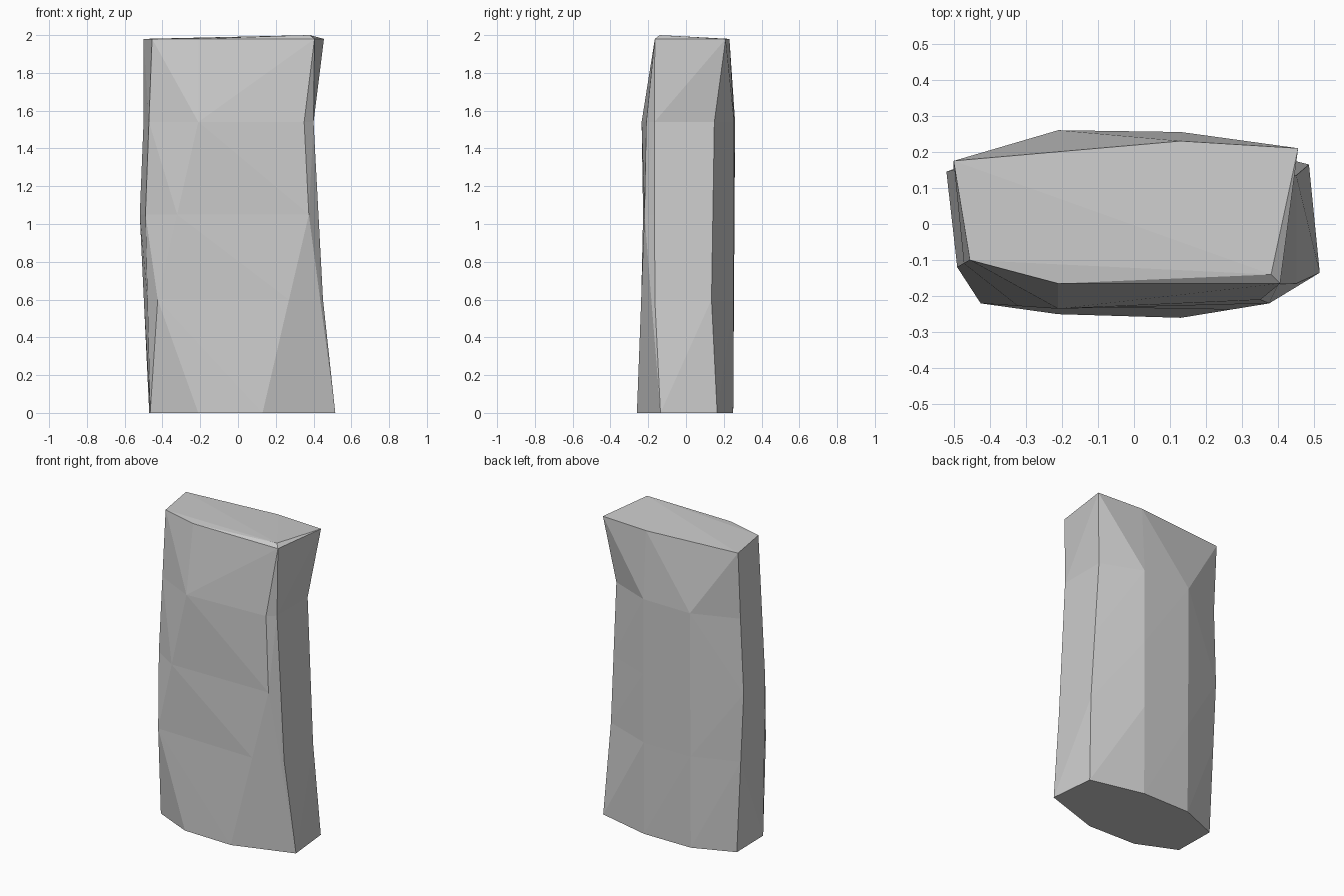
import bpy
import bmesh
from mathutils import Vector

cube = bpy.data.objects.get("Cube")
if cube:
    bpy.data.objects.remove(cube, do_unlink=True)

# Corner edges of the chipped stone, each a path of (x, y, z) going up
front_right_outer = [(.515, -.135, 0), (.45, -.165, .6), (.4, -.167, 1.54), (.405, -.165, 1.98)]
front_right_inner = [(.515, -.135, 0), (.375, -.22, 1.05), (.35, -.21, 1.54), (.405, -.165, 1.98)]
front_chip = [(.13, -.26, 0), (.375, -.22, 1.05), (.35, -.21, 1.54), (.405, -.165, 1.98)]
front_left_inner = [(-.21, -.25, 0), (-.425, -.22, .6), (-.21, -.235, 1.54), (-.21, -.165, 1.98)]
front_left = [(-.465, -.135, 0), (-.49, -.12, 1.05), (-.455, -.1, 1.98)]
back_left = [(-.47, .145, 0), (-.52, .145, 1.05), (-.5, .15, 1.54), (-.5, .175, 1.98)]
back_left_inner = [(-.21, .25, 0), (-.21, .26, 1.54), (.13, .23, 1.98)]
back_right_inner = [(.13, .25, 0), (.13, .255, 1.54), (.13, .23, 1.98)]
back_right = [(.485, .165, 0), (.45, .135, .6), (.4, .15, 1.54), (.455, .21, 1.98)]
corners = [front_right_outer, front_right_inner, front_chip, front_left_inner, front_left,
           back_left, back_left_inner, back_right_inner, back_right]
levels = [0, .6, 1.05, 1.54, 1.98]
peak = (.38, -.14, 2)


def point_at(path, z):
    """Point on a corner path at a given height."""
    for low, high in zip(path, path[1:]):
        if z <= high[2]:
            return Vector(low).lerp(Vector(high), (z - low[2]) / (high[2] - low[2]))
    return Vector(path[-1])


def add_face(bm, *verts):
    """Face from the verts that are distinct in position."""
    kept = []
    for v in verts:
        if all((v.co - k.co).length > .001 for k in kept):
            kept.append(v)
    if len(kept) > 2:
        bm.faces.new(kept)


bm = bmesh.new()
rings = [[bm.verts.new(point_at(path, z)) for path in corners] for z in levels]
count = len(corners)

# Sides, each panel split along its outward-bulging diagonal
for lower, upper in zip(rings, rings[1:]):
    for i in range(count):
        j = (i + 1) % count
        a, b, c, d = lower[i], lower[j], upper[j], upper[i]
        mid_ac, mid_bd = a.co + c.co, b.co + d.co
        outward = mid_ac + mid_bd
        outward.z = 0
        if (mid_ac - mid_bd).dot(outward) > 0:
            add_face(bm, a, b, c)
            add_face(bm, a, c, d)
        else:
            add_face(bm, a, b, d)
            add_face(bm, b, c, d)

# Flat base and slightly peaked top
add_face(bm, *rings[0])
tip = bm.verts.new(peak)
for i in range(count):
    add_face(bm, rings[-1][i], rings[-1][(i + 1) % count], tip)

bmesh.ops.remove_doubles(bm, verts=bm.verts, dist=.001)
bmesh.ops.recalc_face_normals(bm, faces=bm.faces)

mesh = bpy.data.meshes.new("stone_pillar")
bm.to_mesh(mesh)
bm.free()

# Grey stone material
stone = bpy.data.materials.new("grey stone")
stone.use_nodes = True
colour = (.6, .6, .6, 1)
stone.diffuse_color = colour
stone.node_tree.nodes["Principled BSDF"].inputs["Base Color"].default_value = colour
mesh.materials.append(stone)

pillar = bpy.data.objects.new("stone_pillar", mesh)
bpy.context.collection.objects.link(pillar)
